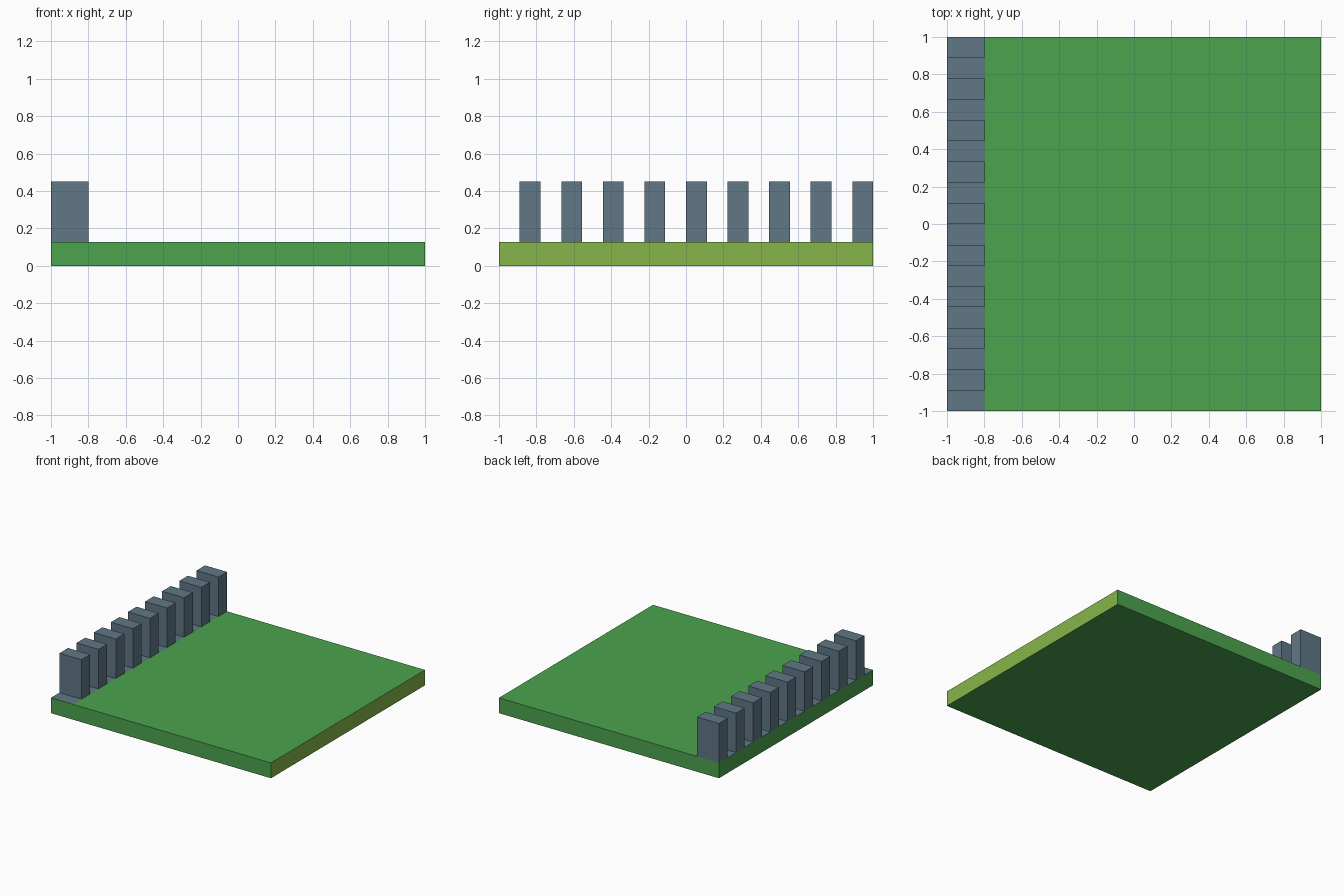
import bpy, bmesh
from mathutils import Vector

if "Cube" in bpy.data.objects:
    bpy.data.objects.remove(bpy.data.objects["Cube"])


def srgb(r, g, b):
    lin = [(c / 255 / 12.92) if c / 255 <= 0.04045 else ((c / 255 + 0.055) / 1.055) ** 2.4
           for c in (r, g, b)]
    return (*lin, 1.0)


def material(name, rgb):
    m = bpy.data.materials.new(name)
    m.diffuse_color = srgb(*rgb)
    m.use_nodes = True
    m.node_tree.nodes["Principled BSDF"].inputs["Base Color"].default_value = m.diffuse_color
    return m


GRASS = material("grass green", (76, 163, 78))
LIME = material("lime green", (134, 182, 74))
STONE = material("blue grey stone", (96, 119, 133))

TOP = 0.126      # top of the base slab
WALL_TOP = 0.45  # top of the battlement
EDGE = -0.8      # inner edge of the stone strip
COUNT = 9


def add_box(bm, lo, hi):
    lo, hi = Vector(lo), Vector(hi)
    verts = bmesh.ops.create_cube(bm, size=1)["verts"]
    for v in verts:
        v.co = Vector((lo[i] if v.co[i] < 0 else hi[i]) for i in range(3))


def finish(name, bm, mats):
    mesh = bpy.data.meshes.new(name)
    bm.to_mesh(mesh)
    bm.free()
    for m in mats:
        mesh.materials.append(m)
    ob = bpy.data.objects.new(name, mesh)
    bpy.context.collection.objects.link(ob)
    return ob


# Base slab: lime right side, stone strip painted on the top left
bm = bmesh.new()
add_box(bm, (-1, -1, 0), (1, 1, TOP))
bmesh.ops.bisect_plane(bm, geom=bm.verts[:] + bm.edges[:] + bm.faces[:],
                       plane_co=(EDGE, 0, 0), plane_no=(1, 0, 0))
bm.normal_update()
for f in bm.faces:
    if f.normal.x > 0.9:
        f.material_index = 1
    elif f.normal.z > 0.9 and f.calc_center_median().x < EDGE:
        f.material_index = 2
finish("base_slab", bm, [GRASS, LIME, STONE])

# Row of battlement blocks along the left edge, ending flush at the back
pitch = 2 / COUNT
bm = bmesh.new()
for i in range(COUNT):
    y = -1 + (i + 0.5) * pitch
    add_box(bm, (-1, y, TOP), (EDGE, y + pitch / 2, WALL_TOP))
finish("battlement_blocks", bm, [STONE])
